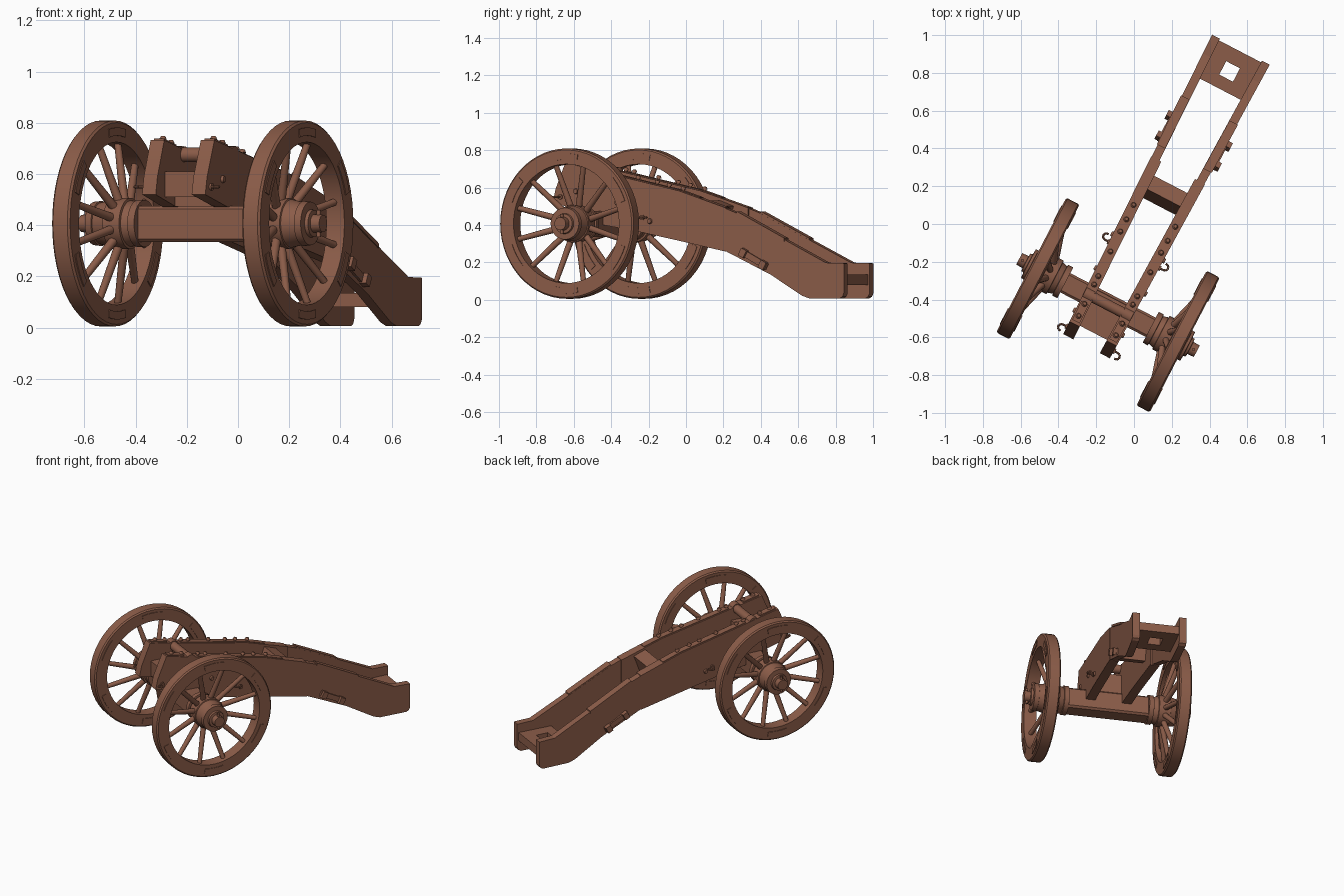
import bpy, bmesh, math
from mathutils import Matrix, Vector

if "Cube" in bpy.data.objects:
    bpy.data.objects.remove(bpy.data.objects["Cube"])

# Local frame: u across the axle, v along the trail, z up; then yawed into place
YAW = Matrix.Rotation(math.radians(-27.5), 4, 'Z') @ Matrix.Translation((0.076, 0, 0))
AV, AZ = -0.444, 0.407          # axle centre
mat = bpy.data.materials.new("brown_wood")
mat.diffuse_color = (0.26, 0.108, 0.066, 1)
mat.use_nodes = True
mat.node_tree.nodes["Principled BSDF"].inputs["Base Color"].default_value = mat.diffuse_color


def finish(bm, name, angle=35):
    bmesh.ops.recalc_face_normals(bm, faces=bm.faces)
    bm.transform(YAW)
    me = bpy.data.meshes.new(name)
    bm.to_mesh(me)
    bm.free()
    me.materials.append(mat)
    for p in me.polygons:
        p.use_smooth = True
    me.set_sharp_from_angle(angle=math.radians(angle))
    ob = bpy.data.objects.new(name, me)
    bpy.context.collection.objects.link(ob)


def box(bm, c, s, tilt=0, yaw=0):
    m = (Matrix.Translation(c) @ Matrix.Rotation(yaw, 4, 'Z')
         @ Matrix.Rotation(tilt, 4, 'X') @ Matrix.Diagonal((*s, 1)))
    bmesh.ops.create_cube(bm, size=1, matrix=m)


def rod(bm, a, b, r1, r2=None, seg=12):
    a, b = Vector(a), Vector(b)
    d = b - a
    m = Matrix.Translation((a + b) / 2) @ d.to_track_quat('Z', 'Y').to_matrix().to_4x4()
    bmesh.ops.create_cone(bm, cap_ends=True, segments=seg, radius1=r1,
                          radius2=r1 if r2 is None else r2, depth=d.length, matrix=m)


def lathe(bm, prof, s, seg=48, closed=False):
    rings = []
    for u, r in prof:
        rings.append([bm.verts.new((s * u, AV + r * math.cos(2 * math.pi * i / seg),
                                    AZ + r * math.sin(2 * math.pi * i / seg))) for i in range(seg)])
    pairs = list(zip(rings, rings[1:])) + ([(rings[-1], rings[0])] if closed else [])
    for a, b in pairs:
        for i in range(seg):
            j = (i + 1) % seg
            bm.faces.new((a[i], a[j], b[j], b[i]))
    if not closed:
        bm.faces.new(rings[0])
        bm.faces.new(rings[-1])


def outer(v):                    # the cheeks splay slightly toward the trail end
    return 0.139 + 0.0203 * (v + 0.69)


def prism(bm, prof, s, inset, thick):
    a = [bm.verts.new((s * (outer(v) - inset), v, z)) for v, z in prof]
    b = [bm.verts.new((s * (outer(v) - inset - thick), v, z)) for v, z in prof]
    bm.faces.new(a)
    bm.faces.new(b)
    for i in range(len(a)):
        j = (i + 1) % len(a)
        bm.faces.new((a[i], a[j], b[j], b[i]))


TOP = [(-0.615, 0.733), (-0.214, 0.645), (0.075, 0.583), (0.36, 0.492), (0.43, 0.466), (0.97, 0.198)]


def top_z(v):
    for (v0, z0), (v1, z1) in zip(TOP, TOP[1:]):
        if v <= v1:
            return z0 + (z1 - z0) * (v - v0) / (v1 - v0)


def strap(bm, v0, v1, s, inset, width, h):
    vs = [v0] + [p[0] for p in TOP if v0 < p[0] < v1] + [v1]
    prism(bm, [(v, top_z(v) + h) for v in vs] + [(v, top_z(v) - 0.01) for v in reversed(vs)],
          s, inset, width)


for s, side in ((-1, "left"), (1, "right")):
    # Wheel rim with chamfered corners
    bm = bmesh.new()
    lathe(bm, [(0.379, 0.318), (0.379, 0.394), (0.387, 0.402), (0.450, 0.402), (0.458, 0.394),
               (0.458, 0.318)], s, 56, True)
    finish(bm, side + "_wheel_rim", 30)
    # Joint plates on both faces of the rim
    bm = bmesh.new()
    for k in range(6):
        for u in (0.378, 0.459):
            vs = []
            for uu in (u - 0.003, u + 0.003):
                for r, order in ((0.343, range(5)), (0.375, range(4, -1, -1))):
                    for i in order:
                        t = math.radians(90 + 60 * k - 11 + 5.5 * i)
                        vs.append(bm.verts.new((s * uu, AV + r * math.cos(t), AZ + r * math.sin(t))))
            bm.faces.new(vs[:10])
            bm.faces.new(vs[10:])
            for i in range(10):
                j = (i + 1) % 10
                bm.faces.new((vs[i], vs[j], vs[j + 10], vs[i + 10]))
    finish(bm, side + "_rim_plates")
    # Twelve dished spokes
    bm = bmesh.new()
    for k in range(12):
        t = math.radians(15 + 30 * k)
        c, n = math.cos(t), math.sin(t)
        rod(bm, (s * 0.355, AV + 0.08 * c, AZ + 0.08 * n),
            (s * 0.418, AV + 0.325 * c, AZ + 0.325 * n), 0.018, 0.014)
    finish(bm, side + "_spokes")
    # Turned hub
    bm = bmesh.new()
    lathe(bm, [(0.255, 0.07), (0.255, 0.092), (0.285, 0.092), (0.287, 0.082), (0.315, 0.09), (0.317, 0.1),
               (0.39, 0.1), (0.392, 0.094), (0.445, 0.082), (0.447, 0.088), (0.475, 0.085), (0.477, 0.055),
               (0.49, 0.052), (0.492, 0.036), (0.53, 0.034)], s, 40)
    finish(bm, side + "_hub")
    # Linch pin through the axle tip
    bm = bmesh.new()
    rod(bm, (s * 0.51, AV, AZ - 0.052), (s * 0.51, AV, AZ + 0.052), 0.009)
    finish(bm, side + "_linch_pin")

    # Front cheek, notched over the axle
    bm = bmesh.new()
    prism(bm, [(-0.69, 0.52), (-0.675, 0.59), (-0.615, 0.733), (-0.214, 0.645), (0.075, 0.583), (0.36, 0.492),
               (0.36, 0.258), (0.08, 0.315), (-0.168, 0.364), (-0.385, 0.40), (-0.385, 0.472),
               (-0.51, 0.472)], s, 0, 0.06)
    finish(bm, side + "_front_cheek", 20)
    # Rear trail beam with flat foot
    bm = bmesh.new()
    prism(bm, [(0.27, 0.517), (0.36, 0.488), (0.43, 0.462), (0.97, 0.198), (1.08, 0.195), (1.08, 0.035),
               (1.072, 0.017), (1.055, 0.007), (0.87, 0.007), (0.825, 0.022), (0.635, 0.134), (0.36, 0.26),
               (0.27, 0.28)], s, 0.003, 0.046)
    finish(bm, side + "_trail_beam", 20)
    # Iron straps along the top edge
    bm = bmesh.new()
    strap(bm, -0.6, -0.49, s, 0.008, 0.044, 0.009)
    strap(bm, -0.39, 0.2, s, 0.008, 0.044, 0.005)
    strap(bm, 0.43, 0.72, s, -0.002, 0.05, 0.007)
    finish(bm, side + "_top_straps", 20)
    # Bolt heads along the top and on the side
    bm = bmesh.new()
    for v in (-0.57, -0.50, -0.385, -0.335, -0.19, -0.072, 0.0, 0.085):
        z, u = top_z(v), s * (outer(v) - 0.03)
        rod(bm, (u, v, z - 0.005), (u, v + 0.003, z + 0.014), 0.009)
        rod(bm, (u, v + 0.003, z + 0.012), (u, v + 0.006, z + 0.024), 0.015, 0.009)
    for v, z in ((-0.3, 0.52), (-0.1, 0.42), (-0.55, 0.58)):
        u = outer(v)
        rod(bm, (s * (u - 0.01), v, z), (s * (u + 0.01), v, z), 0.018, 0.012)
    finish(bm, side + "_bolts")
    # Cap holding the cross rod
    bm = bmesh.new()
    rod(bm, (s * 0.09, AV, 0.675), (s * 0.142, AV, 0.675), 0.034, None, 20)
    finish(bm, side + "_rod_cap")
    # Side bracket low on the trail beam
    bm = bmesh.new()
    tilt = -math.atan2(0.10, 0.19)
    for v, z, l, h, t in ((0.535, 0.218, 0.18, 0.034, 0.012), (0.475, 0.25, 0.035, 0.044, 0.03),
                          (0.595, 0.186, 0.035, 0.044, 0.03)):
        box(bm, (s * (outer(v) + t / 2 - 0.004), v, z), (t, l, h), tilt)
    finish(bm, side + "_side_bracket")
    # Hooks on the cheek side
    bm = bmesh.new()
    for v, z, d in ((-0.645, 0.55, -1), (-0.145, 0.44, 1)):
        u = outer(v)
        pts = [(u - 0.01, v), (u + 0.02, v)]
        pts += [(u + 0.025 + 0.018 * math.sin(a), v + d * 0.018 * (1 - math.cos(a)))
                for a in (0.6, 1.3, 2.0, 2.7, 3.4)]
        for (a0, b0), (a1, b1) in zip(pts, pts[1:]):
            rod(bm, (s * a0, b0, z), (s * a1, b1, z), 0.006, None, 8)
        rod(bm, (s * (u - 0.005), v, z), (s * (u + 0.008), v, z), 0.014)
    finish(bm, side + "_hooks")

# Axle beam with chamfered edges
bm = bmesh.new()
box(bm, (0, AV, 0.405), (0.54, 0.115, 0.14))
bmesh.ops.bevel(bm, geom=[e for e in bm.edges if abs(e.verts[0].co.x - e.verts[1].co.x) > 0.1],
                offset=0.012, segments=1, affect='EDGES')
finish(bm, "axle_beam", 20)

# Cross rod between the cheeks
bm = bmesh.new()
rod(bm, (-0.12, AV, 0.675), (0.12, AV, 0.675), 0.028, None, 24)
finish(bm, "cross_rod")

# Front transom block with a stepped bed
bm = bmesh.new()
box(bm, (0, -0.545, 0.56), (0.175, 0.13, 0.10))
box(bm, (0, -0.46, 0.54), (0.18, 0.12, 0.135))
finish(bm, "front_transom")

# Middle transom, square to the sloping cheeks
bm = bmesh.new()
box(bm, (0, 0.21, 0.445), (0.22, 0.085, 0.15), math.radians(-20))
finish(bm, "middle_transom")

# Trail platform with a square hole
bm = bmesh.new()
Z, H = 0.108, 0.056
box(bm, (0, 0.877, Z), (0.262, 0.066, H))
box(bm, (0, 1.03, Z), (0.262, 0.08, H))
for s in (-1, 1):
    box(bm, (s * 0.086, 0.95, Z), (0.09, 0.08, H))
finish(bm, "trail_platform")
